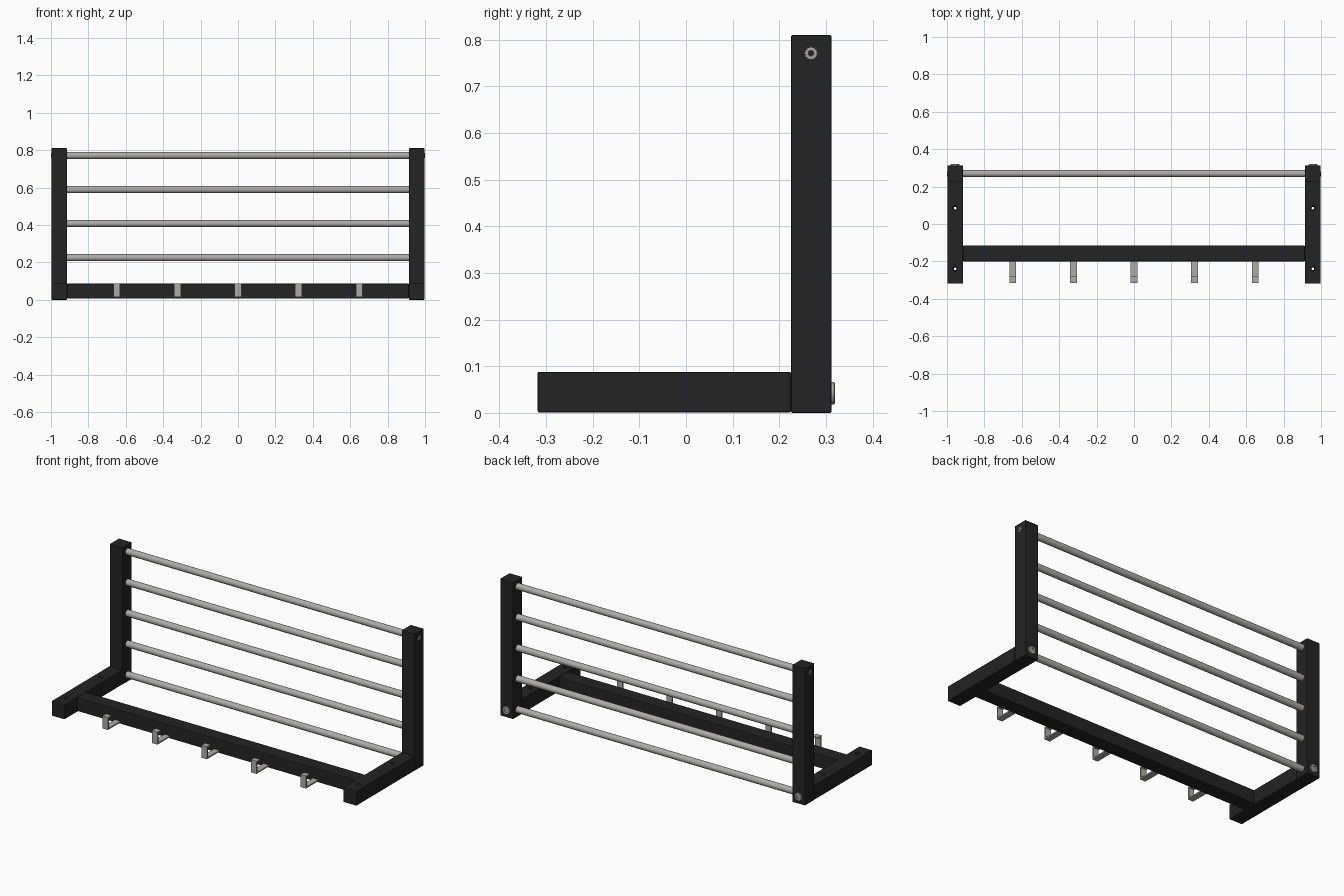
import bpy, bmesh, math
from mathutils import Vector, Matrix

cube = bpy.data.objects.get("Cube")
if cube:
    bpy.data.objects.remove(cube, do_unlink=True)


def material(name, rgb):
    m = bpy.data.materials.new(name)
    m.use_nodes = True
    color = (*rgb, 1)
    m.diffuse_color = color
    m.node_tree.nodes["Principled BSDF"].inputs["Base Color"].default_value = color
    return m


BLACK = material("matt black wood", (0.017, 0.017, 0.017))
STEEL = material("brushed steel", (0.42, 0.41, 0.385))


def finish(name, bm, mat):
    bmesh.ops.recalc_face_normals(bm, faces=bm.faces)
    mesh = bpy.data.meshes.new(name)
    bm.to_mesh(mesh)
    bm.free()
    mesh.materials.append(mat)
    obj = bpy.data.objects.new(name, mesh)
    bpy.context.collection.objects.link(obj)
    return obj


def select(obj):
    bpy.ops.object.select_all(action='DESELECT')
    obj.select_set(True)
    bpy.context.view_layer.objects.active = obj


def beam(name, lo, hi):
    """Square timber between two corners, with eased edges."""
    lo, hi = Vector(lo), Vector(hi)
    bm = bmesh.new()
    bmesh.ops.create_cube(bm, size=1, matrix=Matrix.Translation((lo + hi) / 2)
                          @ Matrix.Diagonal((*(hi - lo), 1)))
    bmesh.ops.bevel(bm, geom=bm.edges[:], offset=0.003, segments=2,
                    profile=0.5, affect='EDGES')
    return finish(name, bm, BLACK)


def turned(name, profile, start, axis, mat, sides=24, scallop=1.0):
    """Closed turned solid: (radius, height) pairs along an axis."""
    turn = Vector(axis).to_track_quat('Z', 'Y')
    bm = bmesh.new()
    rings = []
    for radius, height in profile:
        ring = []
        for i in range(sides):
            a = math.tau * i / sides
            r = radius * (scallop if i % 2 else 1)
            p = Vector((r * math.cos(a), r * math.sin(a), height))
            ring.append(bm.verts.new(Vector(start) + turn @ p))
        rings.append(ring)
    for a, b in zip(rings, rings[1:]):
        for i in range(sides):
            j = (i + 1) % sides
            bm.faces.new((a[i], a[j], b[j], b[i]))
    bm.faces.new(rings[0])
    bm.faces.new(rings[-1])
    obj = finish(name, bm, mat)
    select(obj)
    bpy.ops.object.shade_smooth_by_angle(angle=math.radians(35))
    return obj


def drill(obj, cutter):
    cutter.hide_render = True
    mod = obj.modifiers.new("hole", 'BOOLEAN')
    mod.operation = 'DIFFERENCE'
    mod.solver = 'EXACT'
    mod.object = cutter
    select(obj)
    bpy.ops.object.modifier_apply(modifier=mod.name)
    bpy.data.objects.remove(cutter, do_unlink=True)


INNER, OUTER, MID = 0.913, 0.998, 0.956
TOP = 0.088

# Side frames: upright post, forward arm, screws
for side, label in ((-1, "right"), (1, "left")):
    x0, x1 = sorted((side * INNER, side * OUTER))
    beam(label + "_post", (x0, 0.225, 0), (x1, 0.312, 0.81))
    arm = beam(label + "_arm", (x0, -0.318, 0.001), (x1, 0.225, TOP))
    for y in (0.085, -0.24):
        drill(arm, turned("hole_cutter",
                          [(0.007, -0.02), (0.007, 0.079), (0.013, 0.0881), (0.013, 0.1)],
                          (side * MID, y, 0), (0, 0, 1), BLACK))
    # Raised bolt with a socket in the back of the post
    turned(label + "_back_bolt",
           [(0.02, -0.01), (0.024, 0), (0.024, 0.005), (0.021, 0.008),
            (0.011, 0.008), (0.009, 0.003)],
           (side * MID, 0.312, 0.042), (0, 1, 0), STEEL)
    # Scalloped screw on the outer side of the post
    turned(label + "_side_screw",
           [(0.014, -0.004), (0.014, 0.002), (0.007, 0.002), (0.006, 0)],
           (side * OUTER, 0.268, 0.771), (side, 0, 0), STEEL, scallop=0.82)

# Front crossbar between the arms
beam("crossbar", (-INNER, -0.2, 0.006), (INNER, -0.115, 0.086))

# Five horizontal rods
for i in range(5):
    turned(f"rod_{i + 1}", [(0.019, 0), (0.019, 2 * INNER + 0.01)],
           (-INNER - 0.005, 0.27, 0.043 + 0.182 * i), (1, 0, 0), STEEL)


def hook(name, x):
    """Bent flat strip: floor under the bar, front lip, short return on top."""
    t, w = 0.008, 0.036
    outer = [(-0.195, 0.014), (-0.316, 0.014), (-0.316, TOP), (-0.282, TOP)]
    inner = [(-0.282, TOP - t), (-0.316 + t, TOP - t),
             (-0.316 + t, 0.014 + t), (-0.195, 0.014 + t)]
    bm = bmesh.new()
    face = bm.faces.new([bm.verts.new((x - w / 2, y, z)) for y, z in outer + inner])
    new = bmesh.ops.extrude_face_region(bm, geom=[face])["geom"]
    bmesh.ops.translate(bm, vec=(w, 0, 0),
                        verts=[v for v in new if isinstance(v, bmesh.types.BMVert)])
    finish(name, bm, STEEL)


# Coat hooks along the crossbar
for i in range(5):
    hook(f"hook_{i + 1}", (i - 2) * 0.324)
